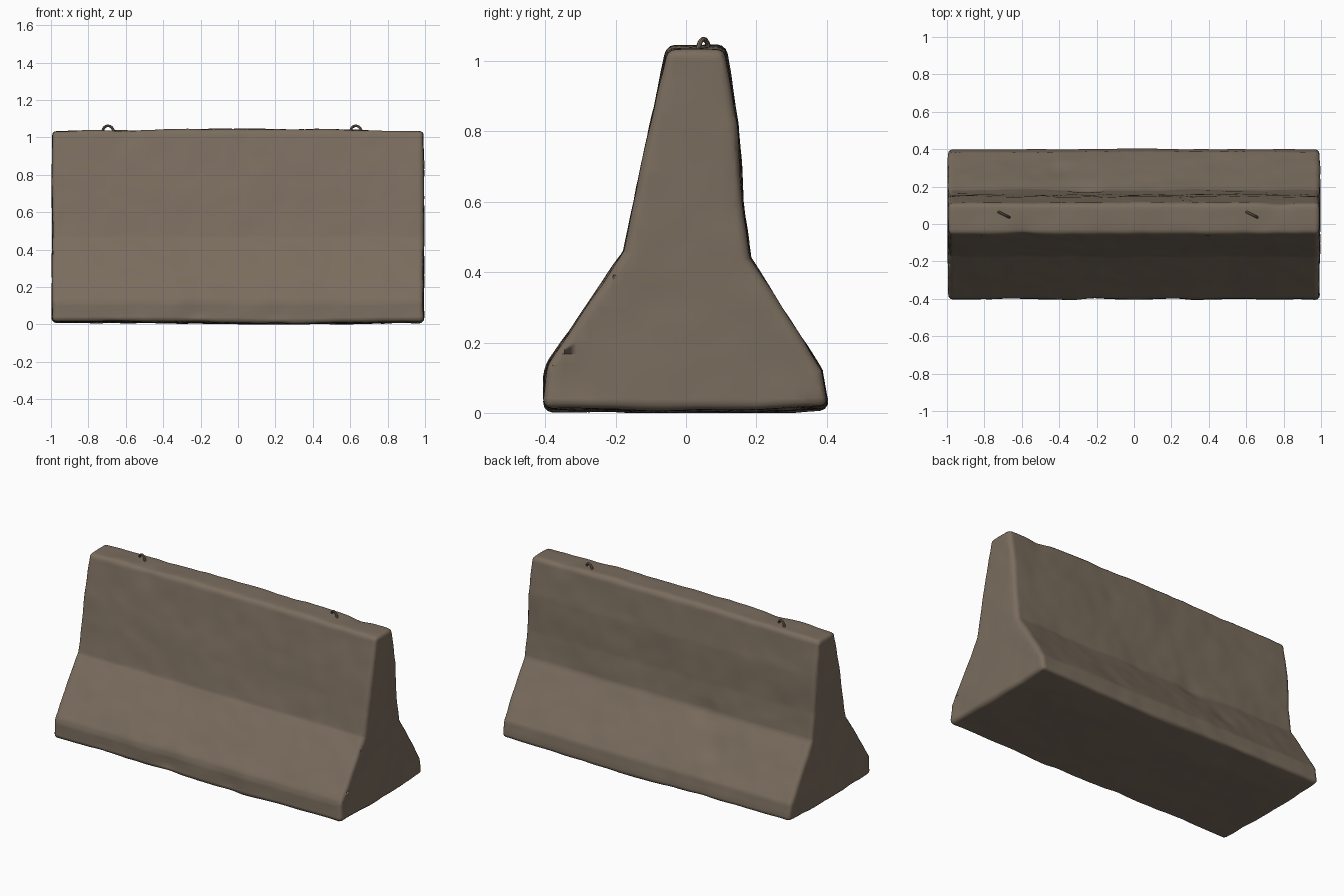
import bpy, bmesh, math
from mathutils import Vector, noise

cube = bpy.data.objects.get("Cube")
if cube:
    bpy.data.objects.remove(cube, do_unlink=True)


def make_material(name, rgb):
    mat = bpy.data.materials.new(name)
    mat.use_nodes = True
    mat.diffuse_color = (*rgb, 1)
    mat.node_tree.nodes["Principled BSDF"].inputs["Base Color"].default_value = (*rgb, 1)
    return mat


concrete = make_material("weathered concrete", (0.195, 0.152, 0.112))


def slice_mesh(bm, axis, start, stop, count):
    """Cut evenly spaced loops across the mesh along one axis."""
    normal = Vector((axis == 0, axis == 1, axis == 2))
    for i in range(count + 1):
        geom = bm.verts[:] + bm.edges[:] + bm.faces[:]
        point = normal * (start + (stop - start) * i / count)
        bmesh.ops.bisect_plane(bm, geom=geom, dist=1e-4, plane_co=point, plane_no=normal)


# Barrier body: cross-section (y, z) extruded along x
PROFILE = [(-0.405, 0.015), (-0.40, 0.13), (-0.176, 0.46), (-0.055, 1.035),
           (0.112, 1.035), (0.145, 0.82), (0.16, 0.60), (0.182, 0.44),
           (0.385, 0.12), (0.405, 0.02), (0.2, 0.008)]
bm = bmesh.new()
end_face = bm.faces.new([bm.verts.new((-0.995, y, z)) for y, z in PROFILE])
ext = bmesh.ops.extrude_face_region(bm, geom=[end_face])
for v in ext["geom"]:
    if isinstance(v, bmesh.types.BMVert):
        v.co.x = 0.993
bmesh.ops.recalc_face_normals(bm, faces=bm.faces)

# Worn, rounded corners
sharp = [e for e in bm.edges if e.is_convex and e.calc_face_angle(0) > 0.4]
bmesh.ops.bevel(bm, geom=sharp, offset=0.024, segments=3, profile=0.5, affect='EDGES')
slice_mesh(bm, 0, -0.96, 0.96, 64)
slice_mesh(bm, 1, -0.38, 0.38, 22)
slice_mesh(bm, 2, 0.04, 1.0, 30)
bmesh.ops.triangulate(bm, faces=[f for f in bm.faces if len(f.verts) > 4])
bm.normal_update()

# Shallow chips: centre, radius, depth
CHIPS = [((-0.25, 0.19, 0.44), 0.10, 0.012), ((-0.4, 0.30, 0.27), 0.09, 0.010),
         ((0.45, 0.33, 0.22), 0.12, 0.008), ((-0.2, -0.40, 0.06), 0.12, 0.010),
         ((0.2, -0.40, 0.05), 0.12, 0.008), ((0.99, -0.33, 0.10), 0.09, 0.008),
         ((-0.6, -0.06, 1.03), 0.10, 0.010), ((0.78, 0.11, 1.03), 0.09, 0.010)]
moves = []
for v in bm.verts:
    p = v.co
    amount = 0.006 * noise.noise(p * 3.5) + 0.0035 * noise.noise(p * 11 + Vector((5, 2, 8)))
    for centre, radius, depth in CHIPS:
        amount -= depth * max(0, 1 - (p - Vector(centre)).length / radius)
    crown = 0.010 * math.cos(p.x * 1.55) * max(0, p.z - 0.8) / 0.23
    sag = -0.012 * math.exp(-((p.x - 0.25) / 0.4) ** 2) * max(0, 1 - p.z / 0.15)
    moves.append((v, v.normal * amount + Vector((0, 0, crown + sag))))
for v, move in moves:
    v.co += move
    v.co.z = max(0, v.co.z)
    v.co.x = max(-1, min(1, v.co.x))

mesh = bpy.data.meshes.new("barrier_body")
bm.to_mesh(mesh)
bm.free()
mesh.materials.append(concrete)
mesh.shade_smooth()
body = bpy.data.objects.new("barrier_body", mesh)
bpy.context.collection.objects.link(body)


# Lifting loops: bent wire arches set into the top
def lifting_loop(name, x):
    curve = bpy.data.curves.new(name, 'CURVE')
    curve.dimensions = '3D'
    curve.bevel_depth = 0.007
    curve.bevel_resolution = 2
    curve.use_fill_caps = True
    arch = [(math.cos(a) * 0.029, math.sin(a) * 0.032) for a in
            [math.pi * i / 12 for i in range(13)]]
    path = [(0.029, -0.03)] + arch + [(-0.029, -0.03)]
    spline = curve.splines.new('POLY')
    spline.points.add(len(path) - 1)
    for point, (u, h) in zip(spline.points, path):
        point.co = (u, -0.5 * u, h, 1)
    obj = bpy.data.objects.new(name, curve)
    obj.location = (x, 0.05, 1.03)
    bpy.context.collection.objects.link(obj)
    bpy.ops.object.select_all(action='DESELECT')
    obj.select_set(True)
    bpy.context.view_layer.objects.active = obj
    bpy.ops.object.convert(target='MESH')
    obj = bpy.context.object
    obj.data.materials.clear()
    obj.data.materials.append(concrete)
    bpy.ops.object.shade_smooth_by_angle()


lifting_loop("lifting_loop_right", -0.695)
lifting_loop("lifting_loop_left", 0.63)
